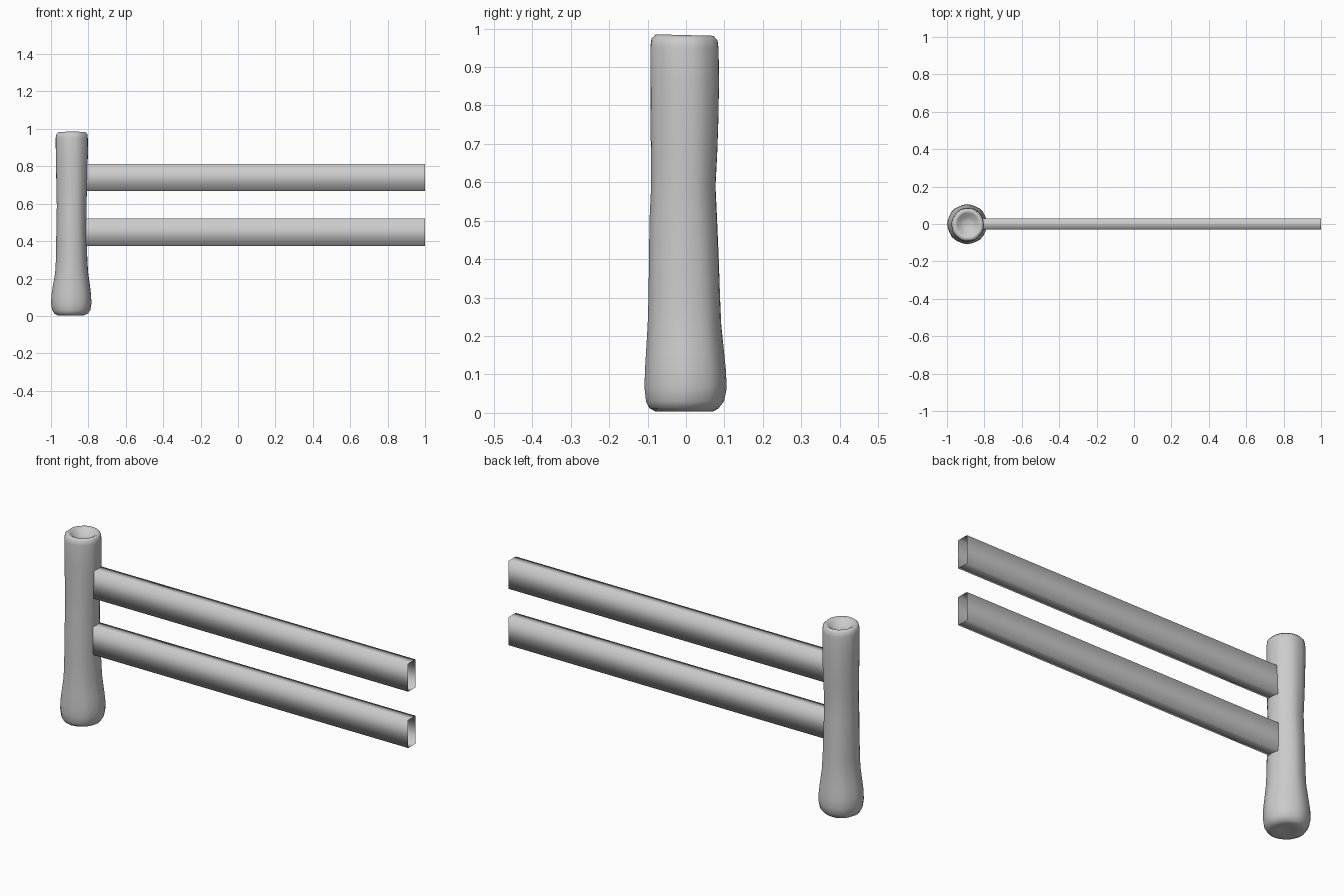
import bpy, bmesh, math


def finish(name, bm, angle):
    bmesh.ops.recalc_face_normals(bm, faces=bm.faces)
    mesh = bpy.data.meshes.new(name)
    bm.to_mesh(mesh)
    bm.free()
    obj = bpy.data.objects.new(name, mesh)
    bpy.context.collection.objects.link(obj)
    bpy.ops.object.select_all(action='DESELECT')
    obj.select_set(True)
    bpy.context.view_layer.objects.active = obj
    bpy.ops.object.shade_smooth_by_angle(angle=math.radians(angle))
    return obj


def loft(bm, rings):
    for a, b in zip(rings, rings[1:]):
        n = len(a)
        for i in range(n):
            bm.faces.new((a[i], a[(i + 1) % n], b[(i + 1) % n], b[i]))


# Weathered post: z, left x, right x, front y, back y for each ring
PROFILE = [
    (0.012, -0.925, -0.862, -0.035, 0.030),
    (0.003, -0.965, -0.825, -0.078, 0.070),
    (0.012, -0.982, -0.803, -0.095, 0.085),
    (0.030, -0.993, -0.790, -0.104, 0.099),
    (0.065, -0.999, -0.784, -0.108, 0.106),
    (0.110, -0.998, -0.785, -0.107, 0.104),
    (0.160, -0.990, -0.791, -0.104, 0.099),
    (0.230, -0.978, -0.801, -0.100, 0.092),
    (0.300, -0.974, -0.805, -0.098, 0.089),
    (0.400, -0.973, -0.808, -0.097, 0.086),
    (0.500, -0.971, -0.809, -0.096, 0.082),
    (0.590, -0.970, -0.809, -0.092, 0.078),
    (0.680, -0.972, -0.806, -0.093, 0.083),
    (0.760, -0.974, -0.803, -0.094, 0.086),
    (0.860, -0.976, -0.801, -0.095, 0.088),
    (0.950, -0.977, -0.801, -0.095, 0.087),
    (0.972, -0.973, -0.804, -0.092, 0.084),
    (0.983, -0.960, -0.815, -0.080, 0.073),
    (0.976, -0.948, -0.828, -0.065, 0.060),
    (0.958, -0.930, -0.848, -0.044, 0.040),
    (0.949, -0.908, -0.872, -0.020, 0.018),
]
SIDES = 28
bm = bmesh.new()
rings = []
for z, x0, x1, y0, y1 in PROFILE:
    ring = []
    for i in range(SIDES):
        a = math.tau * i / SIDES
        # gentle lumps, with a slightly tilted top edge
        k = 1 + 0.012 * math.cos(8 * a + 3 * z) - 0.012
        x = (x0 + x1) / 2 + (x1 - x0) / 2 * math.cos(a) * k
        y = (y0 + y1) / 2 + (y1 - y0) / 2 * math.sin(a) * k
        dz = -0.025 * y if z > 0.94 else 0
        ring.append(bm.verts.new((x, y, z + dz)))
    rings.append(ring)
loft(bm, rings)
bm.faces.new(rings[0])
bm.faces.new(rings[-1])
finish("post", bm, 80)

# Two open-ended box rails
for name, z0, z1 in (("lower_rail", 0.375, 0.52), ("upper_rail", 0.668, 0.813)):
    bm = bmesh.new()
    loft(bm, [[bm.verts.new((x, y, z)) for y, z in
               ((-0.03, z0), (0.03, z0), (0.03, z1), (-0.03, z1))]
              for x in (-0.825, 1.0)])
    finish(name, bm, 100)
